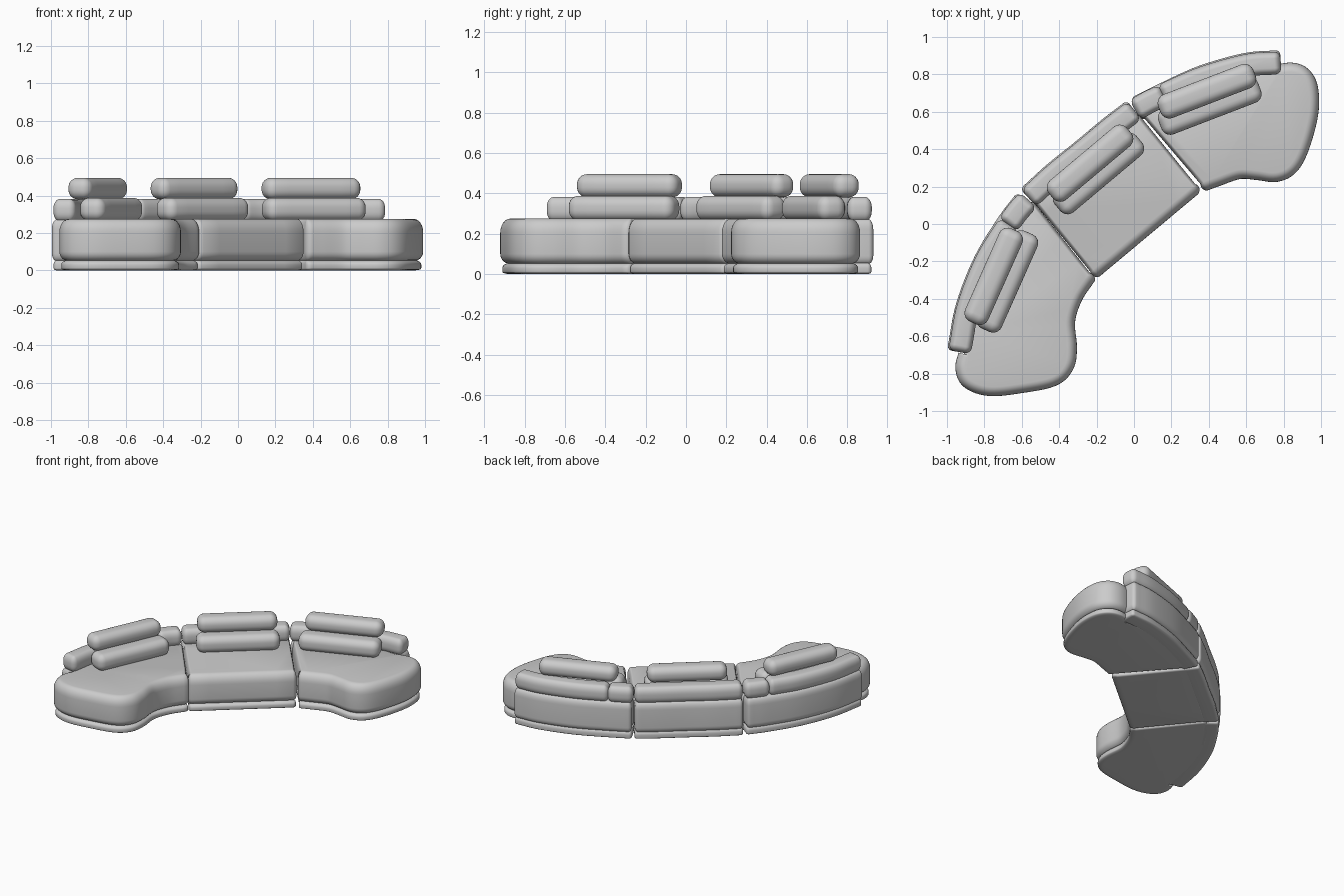
import bpy, bmesh, math
from mathutils import Vector

if "Cube" in bpy.data.objects:
    bpy.data.objects.remove(bpy.data.objects["Cube"])


def spline(pts, n=6):
    """Catmull-Rom samples through 2D points."""
    p = [Vector(q) for q in pts]
    if len(p) == 2:
        return [p[0].lerp(p[1], i / n) for i in range(n + 1)]
    p = [2 * p[0] - p[1]] + p + [2 * p[-1] - p[-2]]
    out = []
    for i in range(1, len(p) - 2):
        a, b, c, d = p[i - 1:i + 3]
        for k in range(n):
            t = k / n
            out.append(0.5 * (2 * b + (c - a) * t + (2 * a - 5 * b + 4 * c - d) * t * t
                              + (3 * b - a - 3 * c + d) * t ** 3))
    return out + [p[-2]]


def normals(line):
    """Right-hand normals of a polyline."""
    res = []
    for i in range(len(line)):
        t = line[min(i + 1, len(line) - 1)] - line[max(i - 1, 0)]
        res.append(Vector((t.y, -t.x)).normalized())
    return res


def pad(name, runs, z0, z1, rv_low, rv_top):
    """Upholstered block: counter-clockwise runs of (points, edge radius), rounded outwards."""
    lines = [(line, normals(line), r) for line, r in runs]
    rim = []
    for i, (line, nor, r) in enumerate(lines):
        rim += [(p, n * r) for p, n in zip(line, nor)]
        _, nor2, r2 = lines[(i + 1) % len(lines)]
        a, b = nor[-1], nor2[0]
        turn = math.atan2(a.x * b.y - a.y * b.x, a.dot(b))
        start = math.atan2(a.y, a.x)
        for k in range(1, 5):
            t = k / 5
            ang = start + turn * t
            rim.append((line[-1], Vector((math.cos(ang), math.sin(ang))) * (r + (r2 - r) * t)))
    steps = 6
    prof = []
    for k in range(steps + 1):
        a = math.pi / 2 * k / steps
        prof.append((math.sin(a), z0 + rv_low * (1 - math.cos(a))))
    for k in range(steps + 1):
        a = math.pi / 2 * k / steps
        prof.append((math.cos(a), z1 - rv_top * (1 - math.sin(a))))
    bm = bmesh.new()
    rings = [[bm.verts.new((p.x + e.x * f, p.y + e.y * f, z)) for p, e in rim] for f, z in prof]
    n = len(rim)
    for lo, hi in zip(rings, rings[1:]):
        for i in range(n):
            j = (i + 1) % n
            bm.faces.new((lo[i], lo[j], hi[j], hi[i]))
    bm.faces.new(rings[-1])
    bm.faces.new(rings[0][::-1])
    bmesh.ops.remove_doubles(bm, verts=bm.verts, dist=1e-5)
    bmesh.ops.recalc_face_normals(bm, faces=bm.faces)
    me = bpy.data.meshes.new(name)
    bm.to_mesh(me)
    bm.free()
    for f in me.polygons:
        f.use_smooth = True
    ob = bpy.data.objects.new(name, me)
    bpy.context.collection.objects.link(ob)
    return ob


def band(path, width, r):
    """Runs for a strip of given width following a path."""
    p = [Vector(q) for q in path]
    p[0] += (p[1] - p[0]).normalized() * r
    p[-1] += (p[-2] - p[-1]).normalized() * r
    line = spline(p)
    nor = normals(line)
    h = width / 2 - r
    right = [q + n * h for q, n in zip(line, nor)]
    left = [q - n * h for q, n in zip(line, nor)][::-1]
    return [(right, r), ([right[-1], left[0]], r), (left, r), ([left[-1], right[0]], r)]


def bar(name, centre, length, deg, width, z0, z1):
    """Straight loose cushion."""
    c = Vector(centre)
    d = Vector((math.cos(math.radians(deg)), math.sin(math.radians(deg)))) * length / 2
    pad(name, band([c - d, c + d], width, 0.05), z0, z1, 0.05, 0.05)


# Seat plans: each is a list of edge runs (points, softness)
SOFT, SEAM = 0.05, 0.02
seats = {
    "right": [
        ([(0.372, 0.225), (0.44, 0.25), (0.56, 0.29), (0.66, 0.285), (0.76, 0.275), (0.835, 0.315),
          (0.89, 0.42), (0.935, 0.59), (0.935, 0.72), (0.90, 0.79), (0.84, 0.813), (0.76, 0.80)], SOFT),
        ([(0.76, 0.80), (0.55, 0.79), (0.3, 0.71), (0.056, 0.595)], SEAM),
        ([(0.056, 0.595), (0.372, 0.225)], SEAM)],
    "middle": [
        ([(-0.217, -0.243), (0.313, 0.20)], SOFT),
        ([(0.313, 0.20), (0.015, 0.567)], SEAM),
        ([(0.015, 0.567), (-0.515, 0.123)], SEAM),
        ([(-0.515, 0.123), (-0.217, -0.243)], SEAM)],
    "left": [
        ([(-0.89, -0.70), (-0.905, -0.77), (-0.875, -0.835), (-0.77, -0.87), (-0.61, -0.855),
          (-0.44, -0.82), (-0.37, -0.755), (-0.355, -0.66), (-0.365, -0.52), (-0.325, -0.39),
          (-0.25, -0.275)], SOFT),
        ([(-0.25, -0.275), (-0.545, 0.097)], SEAM),
        ([(-0.545, 0.097), (-0.70, -0.08), (-0.82, -0.35), (-0.89, -0.70)], SEAM)],
}
for side, runs in seats.items():
    body = [(spline(p), r) for p, r in runs]
    pad(side + "_seat", body, 0.05, 0.275, 0.05, 0.07)
    pad(side + "_seat_plinth", [(p, r * 0.8) for p, r in body], 0.0, 0.055, 0.012, 0.025)

# Curved back panels with plinths
backs = {
    "right": [(0.012, 0.613), (0.17, 0.692), (0.37, 0.782), (0.60, 0.847), (0.785, 0.863)],
    "middle": [(-0.563, 0.138), (-0.42, 0.268), (-0.272, 0.387), (-0.13, 0.505), (0.003, 0.607)],
    "left": [(-0.572, 0.127), (-0.668, 0.0), (-0.79, -0.20), (-0.885, -0.44), (-0.933, -0.685)],
}
for side, path in backs.items():
    pad(side + "_back_panel", band(path, 0.135, 0.025), 0.05, 0.272, 0.04, 0.05)
    pad(side + "_back_plinth", band(path, 0.115, 0.02), 0.0, 0.055, 0.012, 0.025)

# Bolsters on the back panels: one in the middle, a short and a long one at each side
bolsters = {
    "middle_bolster": backs["middle"],
    "right_short_bolster": [(0.005, 0.61), (0.08, 0.652), (0.16, 0.69)],
    "right_long_bolster": [(0.15, 0.688)] + backs["right"][2:],
    "left_short_bolster": [(-0.565, 0.13), (-0.62, 0.068), (-0.675, -0.005)],
    "left_long_bolster": [(-0.668, 0.0)] + backs["left"][2:],
}
for name, path in bolsters.items():
    pad(name, band(path, 0.122, 0.035), 0.262, 0.382, 0.05, 0.05)

# Loose cushions: a lower and an upper roll per module
rolls = {
    "right": (21, (0.405, 0.632), (0.39, 0.71)),
    "middle": (40, (-0.19, 0.27), (-0.235, 0.325)),
    "left": (66, (-0.678, -0.307), (-0.75, -0.28)),
}
for side, (deg, low, up) in rolls.items():
    bar(side + "_lower_cushion", low, 0.57, deg, 0.145, 0.265, 0.388)
    bar(side + "_upper_cushion", up, 0.545, deg, 0.135, 0.38, 0.495)
